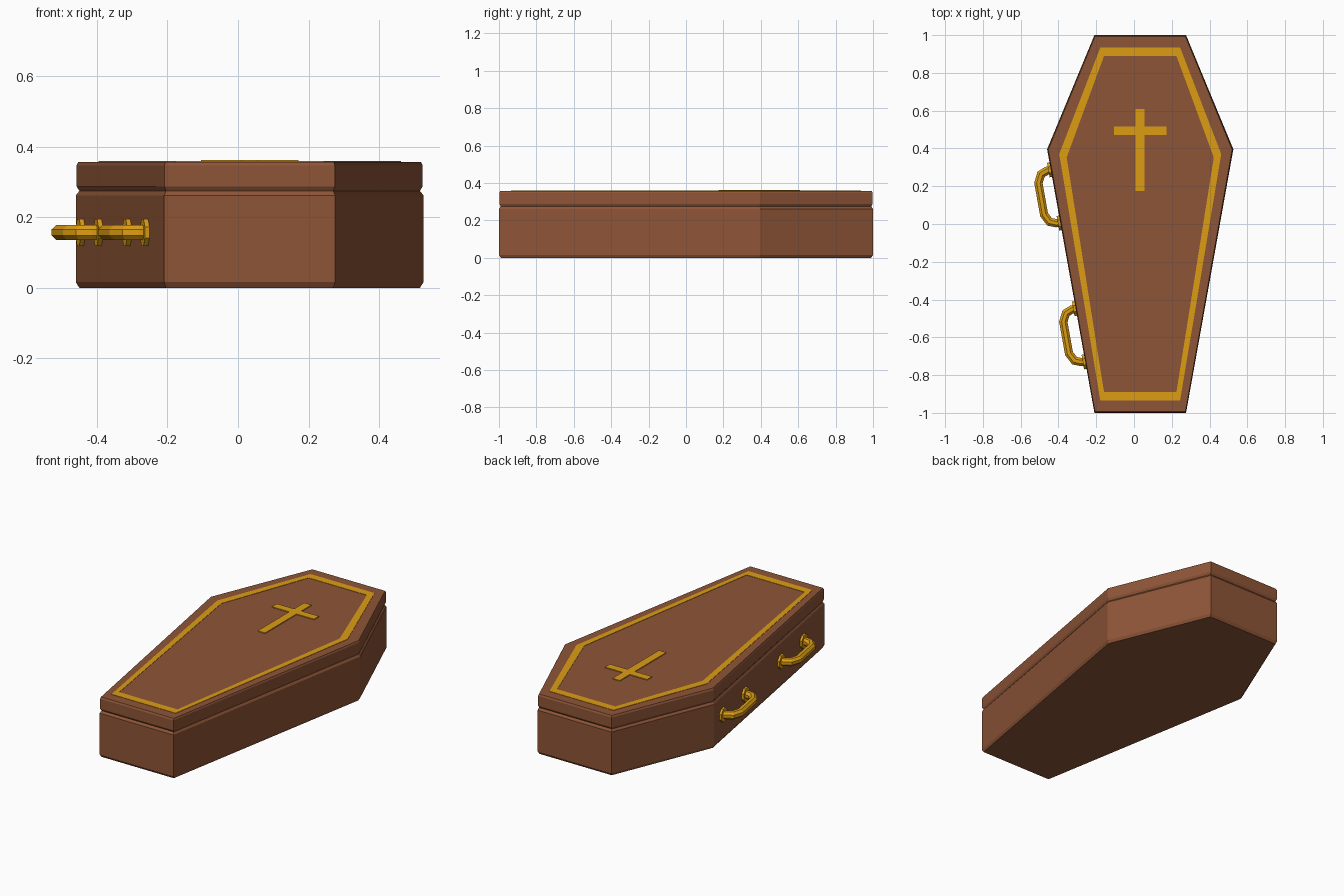
import bpy, bmesh, math
from mathutils import Vector

if "Cube" in bpy.data.objects:
    bpy.data.objects.remove(bpy.data.objects["Cube"])

CX = 0.033
OUTLINE = [(-0.2425, -1), (0.2425, -1), (0.493, 0.396), (0.2425, 1), (-0.2425, 1), (-0.493, 0.396)]


def material(name, color):
    m = bpy.data.materials.new(name)
    m.diffuse_color = (*color, 1)
    m.use_nodes = True
    m.node_tree.nodes["Principled BSDF"].inputs["Base Color"].default_value = m.diffuse_color
    return m


wood = material("wood", (0.27, 0.09, 0.038))
gold = material("gold", (0.72, 0.34, 0.007))


def loft(name, rings, mat, cap=True, closed=False):
    """Skin a list of equal-length point rings into a flat-shaded object."""
    bm = bmesh.new()
    vs = [[bm.verts.new(p) for p in r] for r in rings]
    n = len(vs[0])
    pairs = list(zip(vs, vs[1:])) + ([(vs[-1], vs[0])] if closed else [])
    for a, b in pairs:
        for i in range(n):
            j = (i + 1) % n
            bm.faces.new((a[i], a[j], b[j], b[i]))
    if cap and not closed:
        bm.faces.new(vs[0][::-1])
        bm.faces.new(vs[-1])
    bmesh.ops.recalc_face_normals(bm, faces=bm.faces)
    me = bpy.data.meshes.new(name)
    bm.to_mesh(me)
    bm.free()
    me.materials.append(mat)
    ob = bpy.data.objects.new(name, me)
    bpy.context.collection.objects.link(ob)
    return ob


def hexring(sx, sy, z):
    return [(CX + x * sx, y * sy, z) for x, y in OUTLINE]


def inset(d, z):
    return hexring(1 - d / 0.493, 1 - d, z)


# Chamfered box and lid
loft("coffin_body", [inset(0.01, 0), inset(0, 0.016), inset(0, 0.262), inset(0.01, 0.275)], wood)
loft("coffin_lid", [inset(0.01, 0.275), inset(0.002, 0.288), inset(0.002, 0.347), inset(0.007, 0.357)], wood)

# Gold border on the lid
loft("lid_border", [hexring(0.87, 0.935, 0.35), hexring(0.87, 0.935, 0.359),
                    hexring(0.79, 0.89, 0.359), hexring(0.79, 0.89, 0.35)], gold, closed=True)

# Cross on the lid
x0, x1, x2, x3 = -0.105, 0.008, 0.056, 0.171
y0, y1, y2, y3 = 0.175, 0.47, 0.516, 0.61
cross = [(x1, y0), (x2, y0), (x2, y1), (x3, y1), (x3, y2), (x2, y2),
         (x2, y3), (x1, y3), (x1, y2), (x0, y2), (x0, y1), (x1, y1)]
loft("lid_cross", [[(x, y, z) for x, y in cross] for z in (0.352, 0.362)], gold)

# Handles on the left long side
A = Vector((CX - 0.493, 0.396, 0))
B = Vector((CX - 0.2425, -1, 0))
D = (B - A).normalized()
N = Vector((D.y, -D.x, 0))
HALF = [(0.143, -0.005), (0.141, 0.022), (0.128, 0.055), (0.085, 0.077)]
PATH = [(-s, h) for s, h in HALF] + HALF[::-1]


def tube(name, origin, path, radius, sides=8):
    """Sweep an octagon along a path of (along, outward) points with mitred corners."""
    pts = [Vector(p) for p in path]
    rings = []
    for i, p in enumerate(pts):
        a = (p - pts[i - 1]).normalized() if i else (pts[1] - p).normalized()
        b = (pts[i + 1] - p).normalized() if i < len(pts) - 1 else a
        t = (a + b).normalized()
        side = Vector((-t.y, t.x)) / t.dot(a)
        ring = []
        for k in range(sides):
            ang = 2 * math.pi * (k + 0.5) / sides
            q = p + side * radius * math.cos(ang)
            ring.append(origin + D * q.x + N * q.y + Vector((0, 0, radius * math.sin(ang))))
        rings.append(ring)
    return loft(name, rings, gold)


for label, y in (("upper", 0.147), ("lower", -0.588)):
    o = A + D * ((y - A.y) / D.y) + Vector((0, 0, 0.157))
    tube(label + "_handle", o, PATH, 0.0235)
    for n, s in (("a", -0.143), ("b", 0.143)):
        tube(f"{label}_handle_flange_{n}", o, [(s, -0.006), (s, 0.013)], 0.042)
